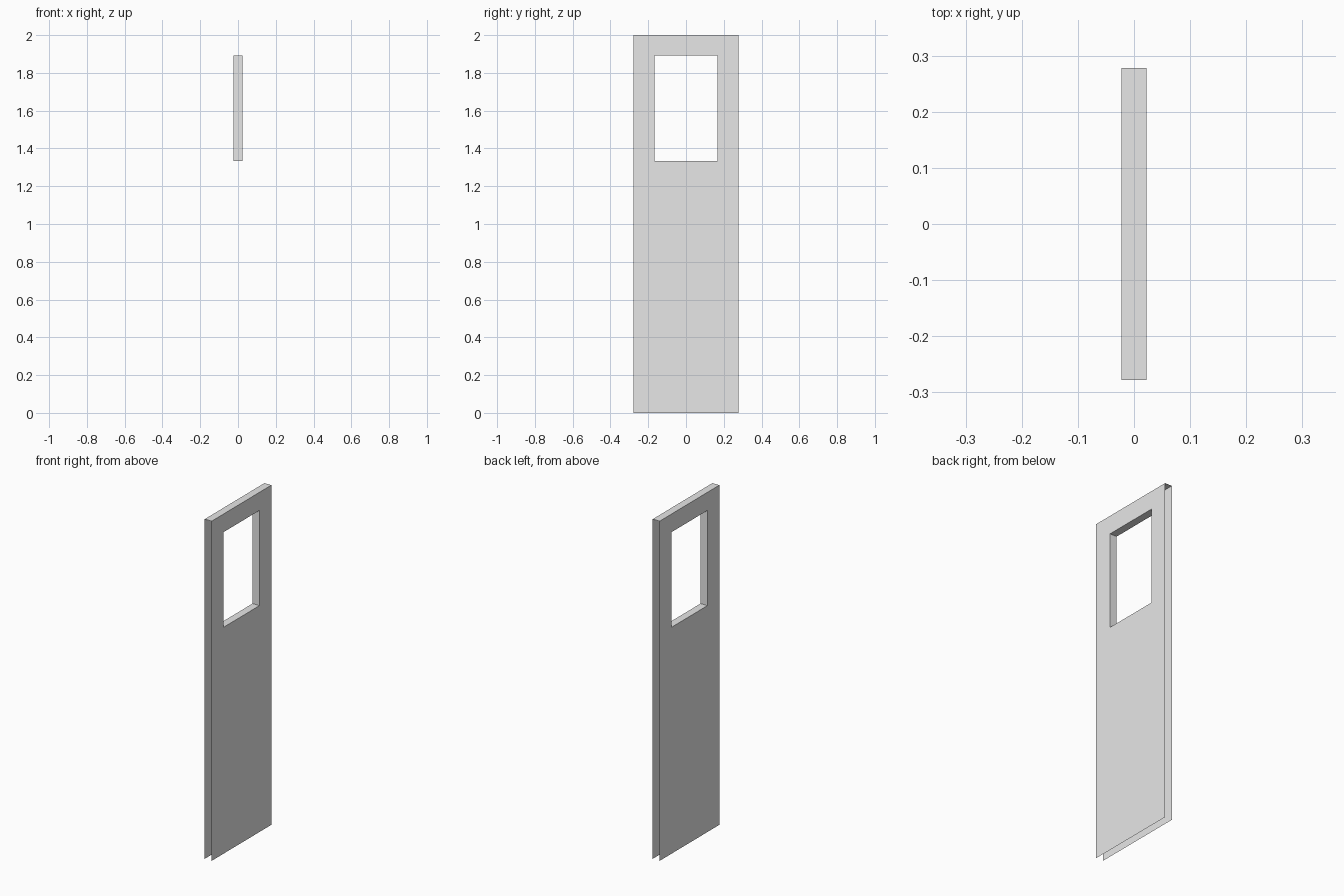
import bpy
import bmesh

cube = bpy.data.objects.get("Cube")
if cube:
    bpy.data.objects.remove(cube, do_unlink=True)

HALF_THICK = 0.0225
HALF_WIDTH, HEIGHT = 0.278, 2.0
WIN_HALF, WIN_LOW, WIN_HIGH = 0.167, 1.333, 1.893

paint = bpy.data.materials.new("plain grey")
paint.use_nodes = True
grey = (0.8, 0.8, 0.8, 1)
paint.diffuse_color = grey
paint.node_tree.nodes["Principled BSDF"].inputs["Base Color"].default_value = grey


def ring(bm, x, half, low, high):
    """Rectangle of four vertices in the plane of a door skin."""
    corners = ((-half, low), (half, low), (half, high), (-half, high))
    return [bm.verts.new((x, y, z)) for y, z in corners]


def quad(bm, a, b, i):
    """Face joining side i of one ring to the same side of another."""
    j = (i + 1) % 4
    return bm.faces.new((a[i], a[j], b[j], b[i]))


bm = bmesh.new()
outer, window = [], []
for x in (-HALF_THICK, HALF_THICK):
    outer.append(ring(bm, x, HALF_WIDTH, 0, HEIGHT))
    window.append(ring(bm, x, WIN_HALF, WIN_LOW, WIN_HIGH))

for i in range(4):
    # Two skins around the window opening
    for o, w in zip(outer, window):
        quad(bm, o, w, i)
    # Window reveal
    quad(bm, window[0], window[1], i)
# Top cap only: the side edges and the bottom stay open
quad(bm, outer[0], outer[1], 2)
bmesh.ops.recalc_face_normals(bm, faces=bm.faces)

mesh = bpy.data.meshes.new("door_panel")
bm.to_mesh(mesh)
bm.free()
mesh.materials.append(paint)
door = bpy.data.objects.new("door_panel", mesh)
bpy.context.collection.objects.link(door)
